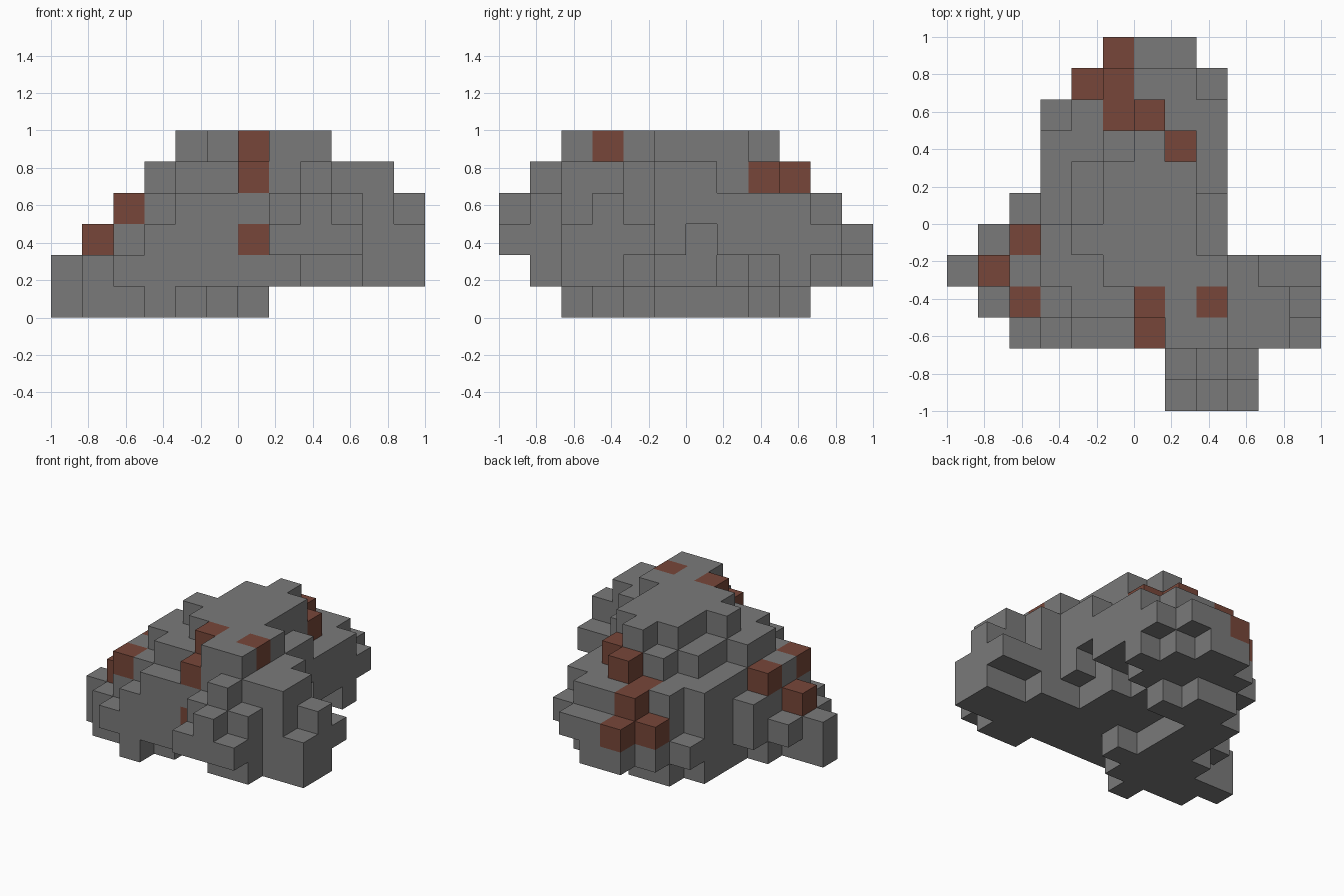
import bpy
import bmesh
from mathutils import Vector

cube = bpy.data.objects.get("Cube")
if cube:
    bpy.data.objects.remove(cube, do_unlink=True)

CELL = 1 / 6      # edge of one block
HALF = 6          # blocks from the centre to the side


def flat_material(name, colour):
    mat = bpy.data.materials.new(name)
    mat.use_nodes = True
    mat.diffuse_color = colour
    bsdf = mat.node_tree.nodes["Principled BSDF"]
    bsdf.inputs["Base Color"].default_value = colour
    bsdf.inputs["Roughness"].default_value = 0.9
    return mat


stone = flat_material("stone grey", (0.195, 0.195, 0.195, 1))
rust = flat_material("rust brown", (0.185, 0.062, 0.041, 1))

# Stacked layers from the ground up: first row from the front,
# then the first and last block of each row
layers = [
    (2, [(3, 3), (1, 4), (0, 5), (2, 4), (3, 4), (3, 4), (3, 6), (4, 5)]),
    (1, [(8, 9), (2, 11), (1, 11), (0, 9), (1, 7), (2, 7), (3, 6), (3, 7),
         (3, 8), (4, 7), (5, 6)]),
    (0, [(7, 9), (7, 9), (3, 11), (2, 11), (1, 11), (2, 8), (2, 7), (3, 8),
         (3, 8), (4, 8), (4, 8), (5, 7)]),
    (0, [(8, 8), (7, 9), (4, 10), (2, 11), (2, 9), (2, 8), (3, 8), (3, 8),
         (3, 8), (4, 8), (5, 7)]),
    (1, [(8, 8), (6, 10), (4, 10), (3, 9), (3, 8), (4, 8), (4, 7), (5, 7),
         (6, 6)]),
    (2, [(7, 8), (6, 8), (5, 8), (4, 7), (5, 7), (5, 7), (6, 6)]),
]

# Rusty blocks: column, row, layer
rusty = {
    (2, 5, 3), (1, 4, 2), (2, 3, 3),               # right flank
    (6, 3, 5), (6, 2, 4), (6, 2, 2), (8, 3, 5),    # front and crown
    (7, 8, 4), (6, 9, 4), (5, 9, 3), (5, 10, 3),   # vein down the back
    (5, 11, 2), (4, 10, 2),
}

blocks = set()
for level, (first_row, spans) in enumerate(layers):
    for row, (start, end) in enumerate(spans, first_row):
        blocks.update((col, row, level) for col in range(start, end + 1))


def block_face(block, axis, side):
    """Corners of one block side, wound to face outwards."""
    u, v = (axis + 1) % 3, (axis + 2) % 3
    corners = []
    for du, dv in ((0, 0), (1, 0), (1, 1), (0, 1)):
        corner = list(block)
        corner[axis] += side
        corner[u] += du
        corner[v] += dv
        corners.append(tuple(corner))
    return corners if side else corners[::-1]


# Outer skin of the rock
bm = bmesh.new()
verts = {}


def shared_vert(corner):
    if corner not in verts:
        x, y, z = corner
        verts[corner] = bm.verts.new(Vector((x - HALF, y - HALF, z)) * CELL)
    return verts[corner]


for block in sorted(blocks):
    for axis in range(3):
        for side in (0, 1):
            neighbour = list(block)
            neighbour[axis] += 1 if side else -1
            if tuple(neighbour) in blocks:
                continue
            face = bm.faces.new([shared_vert(c) for c in block_face(block, axis, side)])
            face.material_index = int(block in rusty)

# Merge flat areas of one colour
bmesh.ops.dissolve_limit(bm, angle_limit=0.01, verts=bm.verts[:],
                         edges=bm.edges[:], delimit={'MATERIAL'})

mesh = bpy.data.meshes.new("rock")
bm.to_mesh(mesh)
bm.free()
mesh.materials.append(stone)
mesh.materials.append(rust)
rock = bpy.data.objects.new("rock", mesh)
bpy.context.collection.objects.link(rock)
